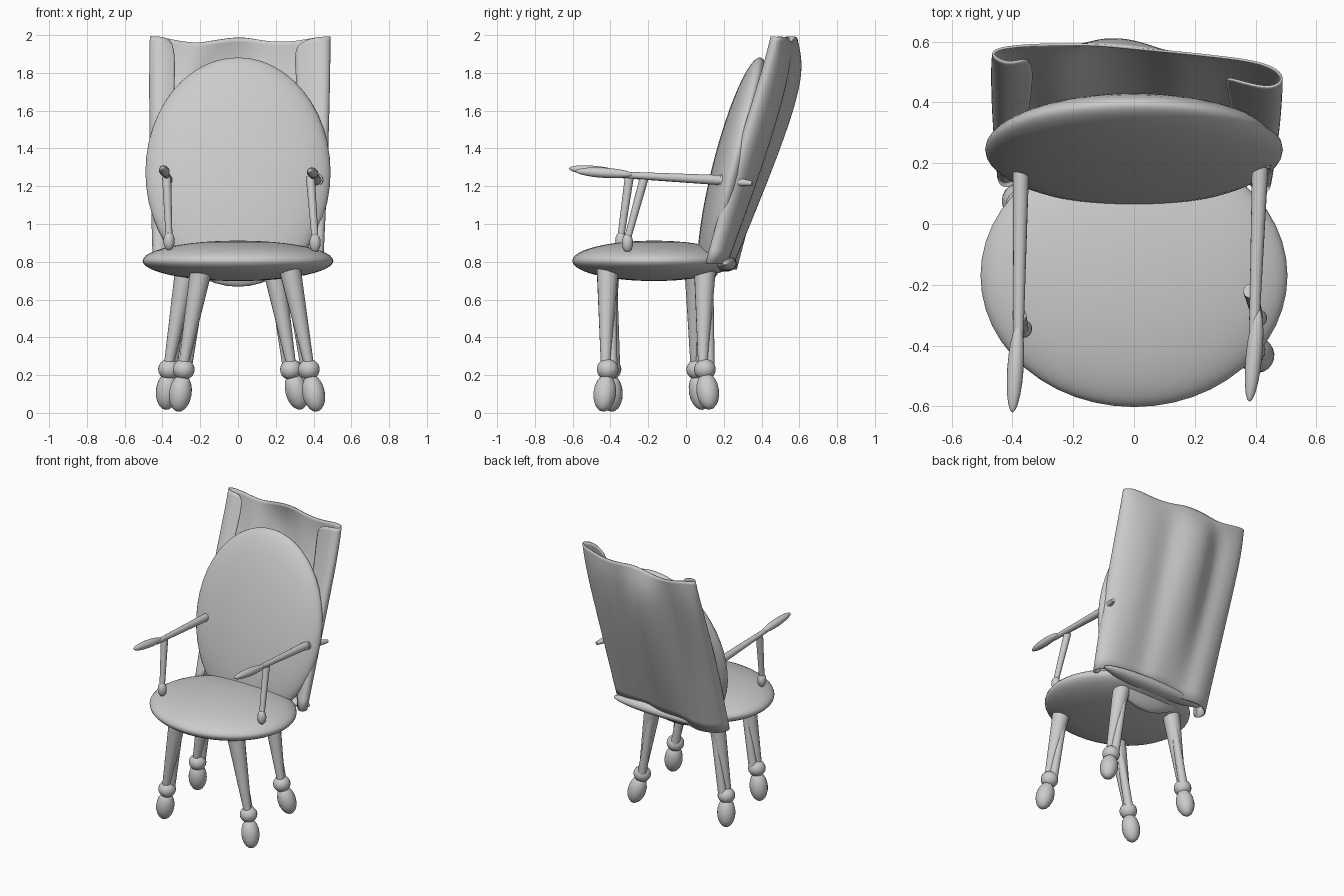
import bpy
import math
from mathutils import Vector

if "Cube" in bpy.data.objects:
    bpy.data.objects.remove(bpy.data.objects["Cube"])


def finish(name):
    ob = bpy.context.object
    ob.name = name
    bpy.ops.object.shade_smooth_by_angle(angle=math.radians(40))
    return ob


def ellipsoid(name, loc, radii, rot=(0, 0, 0), seg=32):
    bpy.ops.mesh.primitive_uv_sphere_add(segments=seg, ring_count=seg // 2, location=loc, rotation=rot)
    bpy.context.object.scale = radii
    return finish(name)


def spindle(name, a, b, r):
    # ellipsoid stretched from a to b
    a, b = Vector(a), Vector(b)
    rot = (b - a).to_track_quat('Z', 'Y').to_euler()
    return ellipsoid(name, (a + b) / 2, (r, r, (b - a).length / 2), rot, 20)


def taper(name, a, b, ra, rb):
    # tapered round bar from a to b
    a, b = Vector(a), Vector(b)
    rot = (b - a).to_track_quat('Z', 'Y').to_euler()
    bpy.ops.mesh.primitive_cone_add(vertices=16, radius1=ra, radius2=rb, depth=(b - a).length,
                                    location=(a + b) / 2, rotation=rot)
    return finish(name)


# Seat, backrest and lower rear rail
ellipsoid("seat", (0, -0.17, 0.805), (0.505, 0.432, 0.107), seg=48)
ellipsoid("backrest", (0, 0.245, 1.275), (0.49, 0.11, 0.625), (math.radians(-14), 0, 0), 48)
ellipsoid("rear_rail", (0.02, 0.21, 0.79), (0.41, 0.06, 0.042))

# Legs: (name, top, ankle, foot); each has a main bar and a slim second bar
legs = [
    ("front_left", (-0.195, -0.41, 0.76), (-0.287, -0.40, 0.23), (-0.305, -0.395, 0.105)),
    ("front_right", (0.275, -0.415, 0.76), (0.375, -0.415, 0.23), (0.40, -0.43, 0.105)),
    ("rear_left", (-0.275, 0.05, 0.76), (-0.365, 0.06, 0.23), (-0.375, 0.075, 0.115)),
    ("rear_right", (0.19, 0.10, 0.76), (0.28, 0.10, 0.23), (0.31, 0.115, 0.115)),
]
for name, top, ankle, foot in legs:
    top, ankle, foot = Vector(top), Vector(ankle), Vector(foot)
    side = Vector((0.012 if top.x < 0 else -0.012, 0.022, 0))
    taper(name + "_leg", ankle - side * 0.5, top, 0.024, 0.058)
    taper(name + "_leg_slim", ankle + side, top + side, 0.03, 0.022)
    axis = (ankle - foot).normalized()
    spindle(name + "_ankle", ankle - axis * 0.055, ankle + axis * 0.055, 0.058)
    spindle(name + "_foot", foot - axis * 0.1, foot + axis * 0.1, 0.06)

# Arms: rail, tip through the back, pointed hand rest, upright and its base
arms = [
    ("left", (-0.38, -0.385, 1.262), (-0.372, 0.19, 1.232), (-0.42, 0.34, 1.215), (-0.38, -0.33, 1.265),
     (-0.40, -0.62, 1.295), (-0.378, -0.30, 1.25), (-0.365, -0.345, 0.93)),
    ("right", (0.395, -0.36, 1.262), (0.415, 0.19, 1.232), (0.47, 0.35, 1.215), (0.41, -0.28, 1.262),
     (0.38, -0.585, 1.28), (0.383, -0.22, 1.25), (0.408, -0.31, 0.92)),
]
for name, front, mid, tip, h0, h1, up, low in arms:
    taper(name + "_arm_rail", front, mid, 0.016, 0.027)
    taper(name + "_arm_rail_tip", mid, tip, 0.036, 0.012)
    spindle(name + "_hand_rest", h0, h1, 0.027)
    taper(name + "_arm_upright", low, up, 0.018, 0.024)
    ellipsoid(name + "_arm_base", Vector(low) - Vector((0, 0, 0.02)), (0.03, 0.03, 0.05), seg=16)

# Draped cloth behind the backrest: horizontal sections from bottom to top as (x, y)
sections = [
    (0.79, [(-.37, .15), (-.43, .11), (-.455, .16), (-.43, .23), (-.30, .28), (-.20, .24), (-.08, .25),
            (.05, .25), (.14, .21), (.28, .22), (.41, .20), (.46, .14), (.43, .09), (.36, .14)]),
    (1.35, [(-.36, .31), (-.43, .28), (-.475, .34), (-.45, .41), (-.33, .43), (-.24, .40), (-.11, .49),
            (.05, .48), (.14, .41), (.28, .43), (.43, .37), (.49, .29), (.45, .24), (.33, .30)]),
    (1.80, [(-.33, .48), (-.43, .45), (-.48, .51), (-.45, .57), (-.34, .57), (-.24, .54), (-.12, .645),
            (.03, .63), (.14, .54), (.28, .56), (.44, .51), (.505, .43), (.45, .385), (.31, .46)]),
    (1.975, [(-.34, .555), (-.41, .52), (-.48, .56), (-.44, .58), (-.33, .59), (-.23, .59), (-.12, .59),
             (.02, .575), (.14, .565), (.28, .55), (.44, .53), (.505, .48), (.45, .435), (.29, .49)]),
]
verts, faces = [], []
n = 14
for row, (z, pts) in enumerate(sections):
    for x, y in pts:
        wave = 0.02 * math.cos(x * 14) if row == 3 else 0
        drop = -0.03 if row == 0 and x < -0.15 else 0
        verts.append((x, y, z + wave + drop))
for r in range(3):
    for c in range(n - 1):
        i = r * n + c
        faces.append((i, i + 1, i + n + 1, i + n))
mesh = bpy.data.meshes.new("back_drape")
mesh.from_pydata(verts, [], faces)
drape = bpy.data.objects.new("back_drape", mesh)
bpy.context.collection.objects.link(drape)
for p in mesh.polygons:
    p.use_smooth = True
sub = drape.modifiers.new("smooth", 'SUBSURF')
sub.levels = sub.render_levels = 3
sol = drape.modifiers.new("thickness", 'SOLIDIFY')
sol.thickness = 0.008
sol.offset = 0
